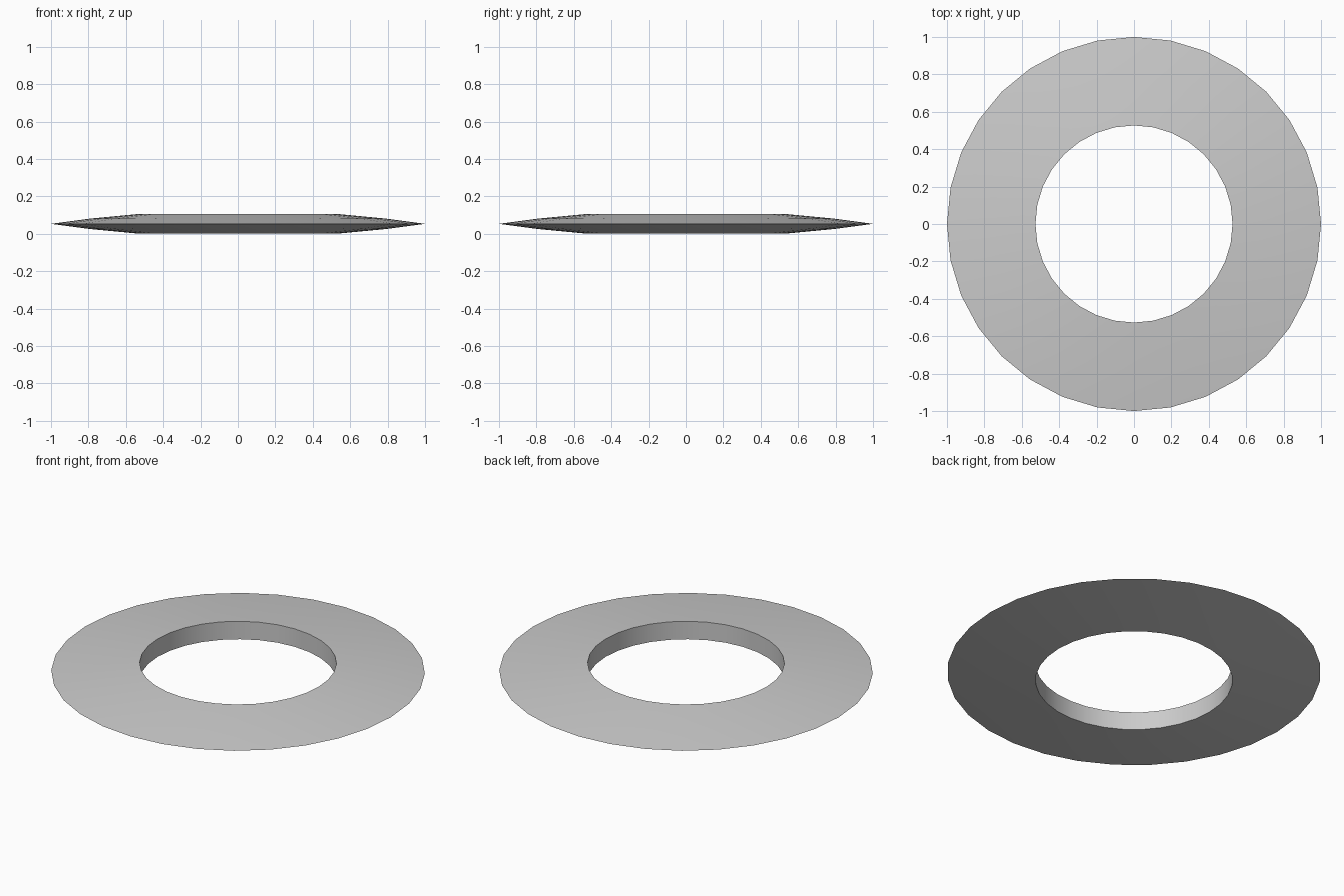
import bpy, bmesh, math

if "Cube" in bpy.data.objects:
    bpy.data.objects.remove(bpy.data.objects["Cube"])

SIDES = 32
# Cross-section (radius, height): flat inner wall tapering to a thin outer edge
PROFILE = [(0.527, 0.0), (0.79, 0.025), (1.0, 0.053), (0.79, 0.081), (0.527, 0.106)]

# Ring: sweep the closed cross-section around z
bm = bmesh.new()
rings = []
for i in range(SIDES):
    a = 2 * math.pi * i / SIDES
    rings.append([bm.verts.new((r * math.cos(a), r * math.sin(a), z)) for r, z in PROFILE])
n = len(PROFILE)
for i in range(SIDES):
    cur, nxt = rings[i], rings[(i + 1) % SIDES]
    for j in range(n):
        k = (j + 1) % n
        bm.faces.new((cur[j], nxt[j], nxt[k], cur[k]))
bmesh.ops.recalc_face_normals(bm, faces=bm.faces)

mesh = bpy.data.meshes.new("throwing_ring")
bm.to_mesh(mesh)
bm.free()
ring = bpy.data.objects.new("throwing_ring", mesh)
bpy.context.collection.objects.link(ring)

# Smooth faces, with the hole's rims kept sharp
bpy.context.view_layer.objects.active = ring
ring.select_set(True)
bpy.ops.object.shade_smooth_by_angle(angle=math.radians(30))
